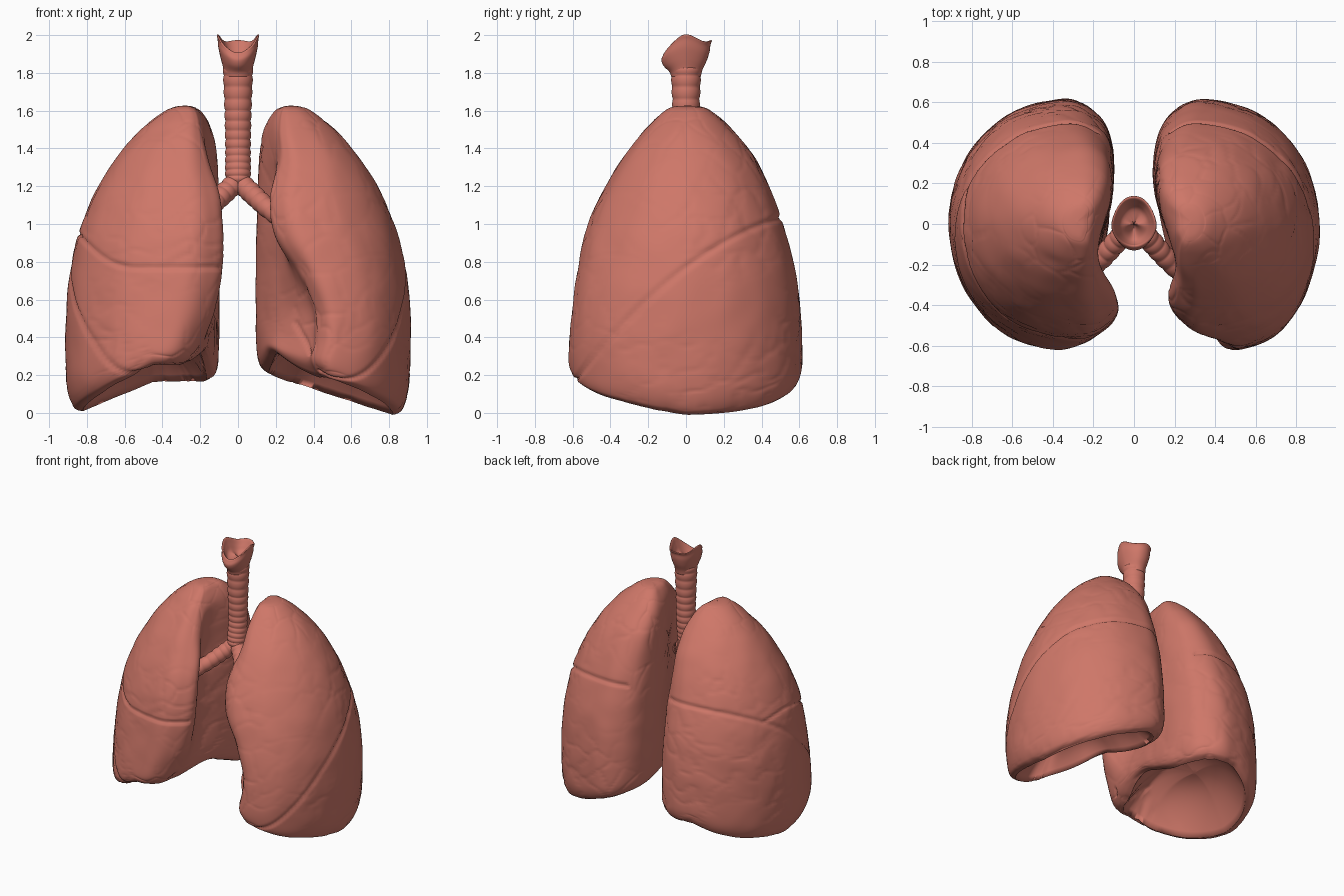
import bpy, bmesh, math
from mathutils import Vector, noise

if "Cube" in bpy.data.objects:
    bpy.data.objects.remove(bpy.data.objects["Cube"])

tissue = bpy.data.materials.new("lung red")
tissue.diffuse_color = (0.62, 0.185, 0.14, 1)
tissue.use_nodes = True
tissue.node_tree.nodes["Principled BSDF"].inputs["Base Color"].default_value = tissue.diffuse_color


def spline(pts, n, closed=False):
    """Catmull-Rom samples through tuples of any size."""
    m = len(pts)
    spans = m if closed else m - 1
    total = n if closed else n + 1
    pick = (lambda i: pts[i % m]) if closed else (lambda i: pts[max(0, min(m - 1, i))])
    out = []
    for k in range(total):
        t = k * spans / n
        i = min(int(t), spans - 1)
        t -= i
        out.append(tuple(0.5 * (2 * b + (c - a) * t + (2 * a - 5 * b + 4 * c - d) * t * t
                                + (3 * b - a - 3 * c + d) * t ** 3)
                         for a, b, c, d in zip(pick(i - 1), pick(i), pick(i + 1), pick(i + 2))))
    return out


def loft(name, rows, displace=None):
    """Skin closed rings of points, cap the ends, smooth-shade."""
    bm = bmesh.new()
    rings = [[bm.verts.new(p) for p in r] for r in rows]
    n = len(rings[0])
    for a, b in zip(rings, rings[1:]):
        for i in range(n):
            j = (i + 1) % n
            bm.faces.new((a[i], a[j], b[j], b[i]))
    bm.faces.new(rings[0])
    bm.faces.new(rings[-1])
    bmesh.ops.remove_doubles(bm, verts=bm.verts, dist=1e-5)
    bmesh.ops.recalc_face_normals(bm, faces=bm.faces)
    bm.normal_update()
    if displace:
        moves = [(v, v.normal * displace(v.co)) for v in bm.verts]
        for v, d in moves:
            v.co += d
    me = bpy.data.meshes.new(name)
    bm.to_mesh(me)
    bm.free()
    for p in me.polygons:
        p.use_smooth = True
    me.materials.append(tissue)
    ob = bpy.data.objects.new(name, me)
    bpy.context.collection.objects.link(ob)
    return ob


# Shared lung levels: z, outer x, back-medial x, front y, back y
LEVELS = [(0, .82, .17, -.56, .55), (.04, .87, .13, -.60, .59), (.15, .905, .11, -.62, .615),
          (.35, .915, .105, -.615, .615), (.55, .91, .105, -.60, .605), (.75, .89, .105, -.575, .58),
          (.95, .845, .105, -.535, .53), (1.15, .765, .11, -.455, .46), (1.35, .645, .115, -.335, .365),
          (1.5, .515, .14, -.215, .245), (1.59, .40, .19, -.125, .145), (1.62, .335, .235, -.07, .085),
          (1.627, .28, .28, .01, .01)]
# Hilum x and front-medial x per level, for each side
MEDIAL = {1: [(.24, .42), (.21, .39), (.20, .36), (.23, .385), (.26, .38), (.25, .30), (.23, .19),
              (.23, .17), (.19, .215), (.18, .21), (.205, .225), (.24, .25), (.28, .28)],
          -1: [(.22, .29), (.19, .26), (.17, .22), (.16, .17), (.17, .12), (.18, .085), (.19, .08),
               (.20, .10), (.18, .16), (.17, .19), (.205, .215), (.24, .25), (.28, .28)]}


def section(xo, xb, yf, yb, xm, xf):
    """Lung cross-section: elliptical ribs side, flat and notched medial side."""
    y0 = yb * .5 + yf * .5
    xt, xq = xb + .3 * (xo - xb), xf + .25 * (xo - xf)
    arc = lambda xc, ye, a: (xc + (xo - xc) * math.cos(math.radians(a)),
                             y0 + (ye - y0) * math.sin(math.radians(a)))
    pts = [(xo, y0), arc(xt, yb, 30), arc(xt, yb, 60), (xt, yb),
           (xb + .09 * (xo - xb), y0 + .88 * (yb - y0)), (xb, y0 + .62 * (yb - y0)),
           (xb + .005, y0 + .2 * (yb - y0)), (xm, y0 + .38 * (yf - y0)),
           (xf, y0 + .72 * (yf - y0)), (xf + .07 * (xo - xf), y0 + .9 * (yf - y0)),
           (xq, yf), arc(xq, yf, 60), arc(xq, yf, 30)]
    return spline(pts, 160, True)


def make_lung(name, side):
    def base(x, y):
        """Height of the lower rim; it rises in the notch facing the heart."""
        z = (.252 - .32 * x) if side > 0 else (.165 - .42 * max(0, x - .45))
        lift = (.11 if side > 0 else .14) * math.exp(-((y + .12) / .27) ** 2)
        return z + .15 * max(0, -y) + lift * max(0, min(1, 1 - (x - .2) / .35))

    table = [l + m for l, m in zip(LEVELS, MEDIAL[side])]
    rows = []
    # hollow underside resting on the diaphragm
    rim = section(*table[0][1:])
    cx, cy = .55, 0
    for k in range(18):
        f = k / 18
        ring = []
        for x, y in rim:
            px, py = cx + (x - cx) * f, cy + (y - cy) * f
            ring.append((side * px, py, base(px, py) + .27 * (1 - f ** 2.6)))
        rows.append(ring)
    # walls up to the apex
    for z, *dims in spline(table, 192):
        drop = max(0, 1 - z / .6) ** 1.5
        rows.append([(side * x, y, z + base(x, y) * drop) for x, y in section(*dims)])

    def creases(p):
        x, y, z = abs(p.x), p.y, p.z
        if z > 1.615 or z < base(x, y) + .5 and (x - .55) ** 2 / .1 + y * y / .25 < .75:
            return 0
        d = 0
        # oblique fissure, and horizontal fissure on one side
        medial = x < .3 and abs(y) < .45 or x < .42 and y < 0 and z < .3
        if not medial:
            oblique = .77 + .75 * y - .45 * y * y
            d -= .013 * math.exp(-((z - oblique) * .8 / .011) ** 2)
            if side < 0 and z > oblique:
                flat = .77 + .16 * max(0, (x - .55) / .28) ** 2
                d -= .013 * math.exp(-((z - flat) / .011) ** 2)
        # faint lobule lines and swelling
        q = Vector((p.x, p.y, p.z))
        w = q * 6 + noise.noise_vector(q * 5) * .5
        dist = noise.voronoi(w)[0]
        mask = max(0, min(1, .5 + 1.5 * noise.noise(q * 2.5)))
        d -= .005 * mask * math.exp(-(dist[1] - dist[0]) / .07)
        return d + .004 * noise.noise(q * 7)

    return loft(name, rows, creases)


make_lung("left_lung", 1)
make_lung("right_lung", -1)


def ringed_tube(name, path, n, rings, bump):
    """Tube along (x, y, z, radius) points with cartilage rings."""
    pts = spline(path, n)
    rows = []
    for k, p in enumerate(pts):
        a, b = pts[max(0, k - 1)], pts[min(n, k + 1)]
        t = (Vector(b[:3]) - Vector(a[:3])).normalized()
        u = t.cross(Vector((0, 1, 0))).normalized()
        w = t.cross(u)
        r = p[3] + bump * (abs(math.sin(math.pi * rings * k / n)) ** .7 - .6)
        rows.append([Vector(p[:3]) + (u * math.cos(i * math.pi / 20) + w * math.sin(i * math.pi / 20)) * r
                     for i in range(40)])
    return loft(name, rows)


# Windpipe and its two branches
ringed_tube("trachea", [(0, -.02, 1.16, .05), (0, -.015, 1.25, .066), (0, 0, 1.4, .066),
                        (0, 0, 1.6, .07), (0, 0, 1.83, .079)], 140, 16, .006)
for side, name in ((1, "left_bronchus"), (-1, "right_bronchus")):
    ringed_tube(name, [(0, -.01, 1.23, .054), (side * .07, -.07, 1.165, .054),
                       (side * .15, -.16, 1.09, .051), (side * .25, -.26, 1.01, .047)], 70, 8, .006)

# Larynx: flared cup with horned sides, low front and hollow middle
# columns: height fraction, half width, front depth, back depth
CUP = [(0, .072, .078, .078), (.2, .078, .088, .088), (.45, .092, .118, .11), (.7, .104, .13, .125),
       (.9, .108, .122, .13), (1, .112, .115, .138), (1, .102, .105, .125), (.8, .085, .095, .10),
       (.6, .06, .07, .07), (.5, .001, .001, .001)]
larynx_rows = []
for h, hw, fr, bk in spline(CUP, 45):
    ring = []
    for i in range(64):
        a = 2 * math.pi * i / 64
        c, s = math.cos(a), math.sin(a)
        x = hw * c * (1 - .18 * max(0, s) * abs(c))
        y = (bk if s > 0 else fr) * s
        top = 1.955 + .045 * abs(c) ** 6 + (.015 * s ** 4 if s > 0 else -.05 * s ** 4)
        ring.append((x, y, 1.78 + (top - 1.78) * h))
    larynx_rows.append(ring)
loft("larynx", larynx_rows)
